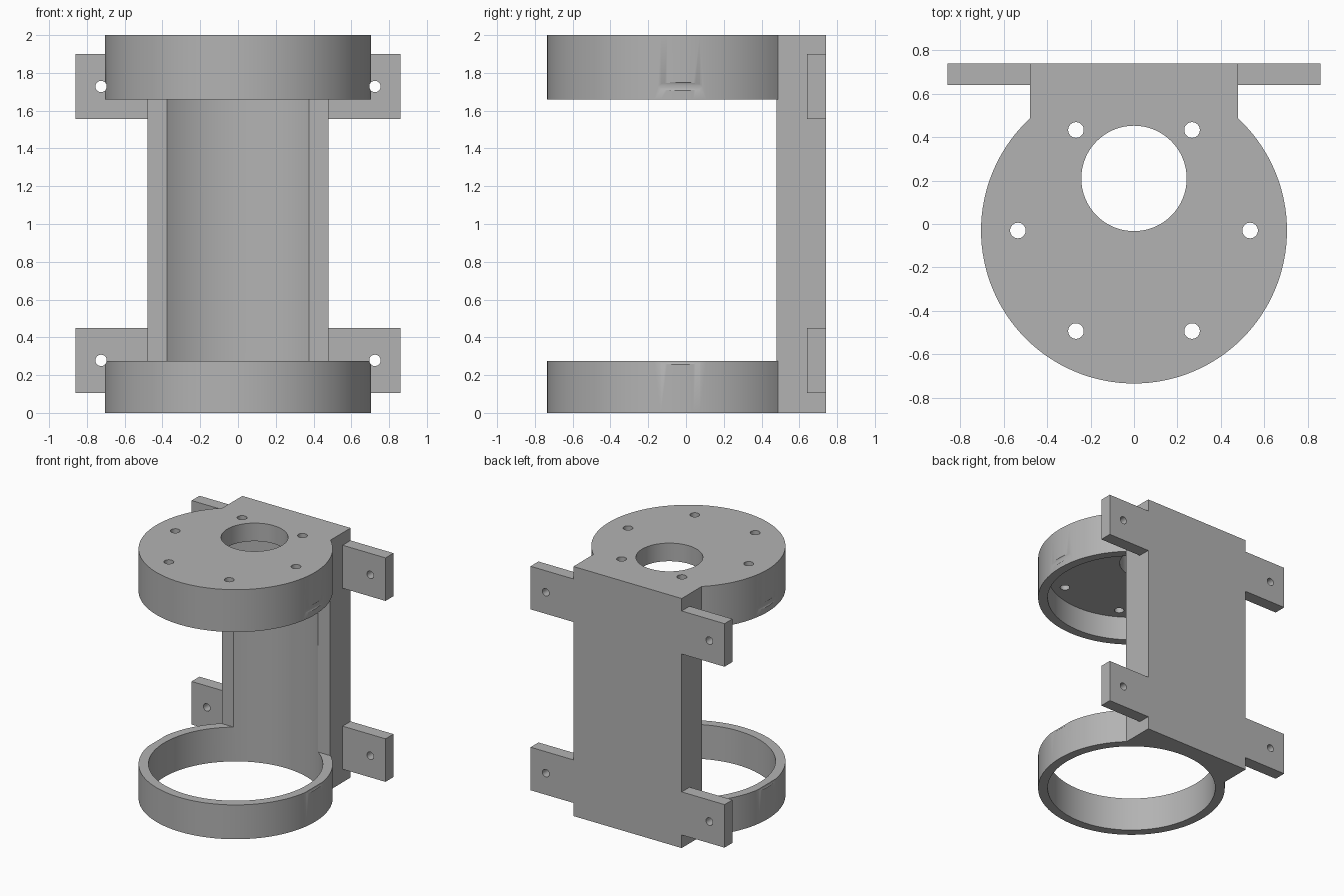
import bpy, math

if "Cube" in bpy.data.objects:
    bpy.data.objects.remove(bpy.data.objects["Cube"])

CY = -0.03                      # y of the ring axis
OUTER, BORE = 0.705, 0.633

grey = bpy.data.materials.new("plain grey")
grey.diffuse_color = (0.45, 0.45, 0.45, 1)
grey.use_nodes = True
grey.node_tree.nodes["Principled BSDF"].inputs["Base Color"].default_value = grey.diffuse_color


def box(name, x0, x1, y0, y1, z0, z1):
    bpy.ops.mesh.primitive_cube_add(
        size=1, location=((x0 + x1) / 2, (y0 + y1) / 2, (z0 + z1) / 2))
    ob = bpy.context.object
    ob.name = name
    ob.scale = (x1 - x0, y1 - y0, z1 - z0)
    bpy.ops.object.transform_apply(location=True, rotation=True, scale=True)
    return ob


def cylinder(name, r, x, y, z0, z1, sides=32):
    bpy.ops.mesh.primitive_cylinder_add(
        vertices=sides, radius=r, depth=z1 - z0, location=(x, y, (z0 + z1) / 2))
    ob = bpy.context.object
    ob.name = name
    bpy.ops.object.transform_apply(location=True, rotation=True, scale=True)
    return ob


def combine(target, other, operation):
    bpy.ops.object.select_all(action='DESELECT')
    bpy.context.view_layer.objects.active = target
    target.select_set(True)
    mod = target.modifiers.new(operation, 'BOOLEAN')
    mod.operation = operation
    mod.solver = 'EXACT'
    mod.object = other
    bpy.ops.object.modifier_apply(modifier=mod.name)
    bpy.data.objects.remove(other, do_unlink=True)


# Back plate with the lower ring and the upper cap
bracket = box("motor_bracket", -0.48, 0.48, 0.48, 0.74, 0, 2)
for z0, z1 in ((0, 0.275), (1.66, 2)):
    combine(bracket, cylinder("ring", OUTER, 0, CY, z0, z1, 128), 'UNION')
    # Straight neck between ring and plate
    combine(bracket, box("neck", -0.48, 0.48, 0.2, 0.74, z0, z1), 'UNION')

# Mounting tabs
for side in (-1, 1):
    for z0, z1 in ((0.105, 0.45), (1.555, 1.90)):
        xs = sorted((side * 0.40, side * 0.86))
        combine(bracket, box("tab", xs[0], xs[1], 0.64, 0.74, z0, z1), 'UNION')

# Main bore, stopping under the cap
combine(bracket, cylinder("bore", BORE, 0, CY, -0.1, 1.855, 128), 'DIFFERENCE')

# Offset shaft opening in the cap
combine(bracket, cylinder("shaft_hole", 0.243, 0, 0.21, 1.7, 2.1, 64), 'DIFFERENCE')

# Six screw holes around the cap
for i in range(6):
    a = i * math.pi / 3
    combine(bracket, cylinder("screw_hole", 0.036, 0.535 * math.cos(a),
                              CY + 0.535 * math.sin(a), 1.7, 2.1), 'DIFFERENCE')

# Tab holes drilled front to back, grazing the ring sides
for x in (-0.725, 0.725):
    for z in (0.278, 1.728):
        drill = cylinder("tab_hole", 0.03, 0, 0, -1, 1)
        drill.rotation_euler = (math.pi / 2, 0, 0)
        drill.location = (x, 0, z)
        bpy.context.view_layer.update()
        combine(bracket, drill, 'DIFFERENCE')

bracket.data.materials.clear()
bracket.data.materials.append(grey)
for poly in bracket.data.polygons:
    poly.material_index = 0
bpy.ops.object.select_all(action='DESELECT')
bracket.select_set(True)
bpy.context.view_layer.objects.active = bracket
bpy.ops.object.shade_smooth_by_angle(angle=math.radians(30))
